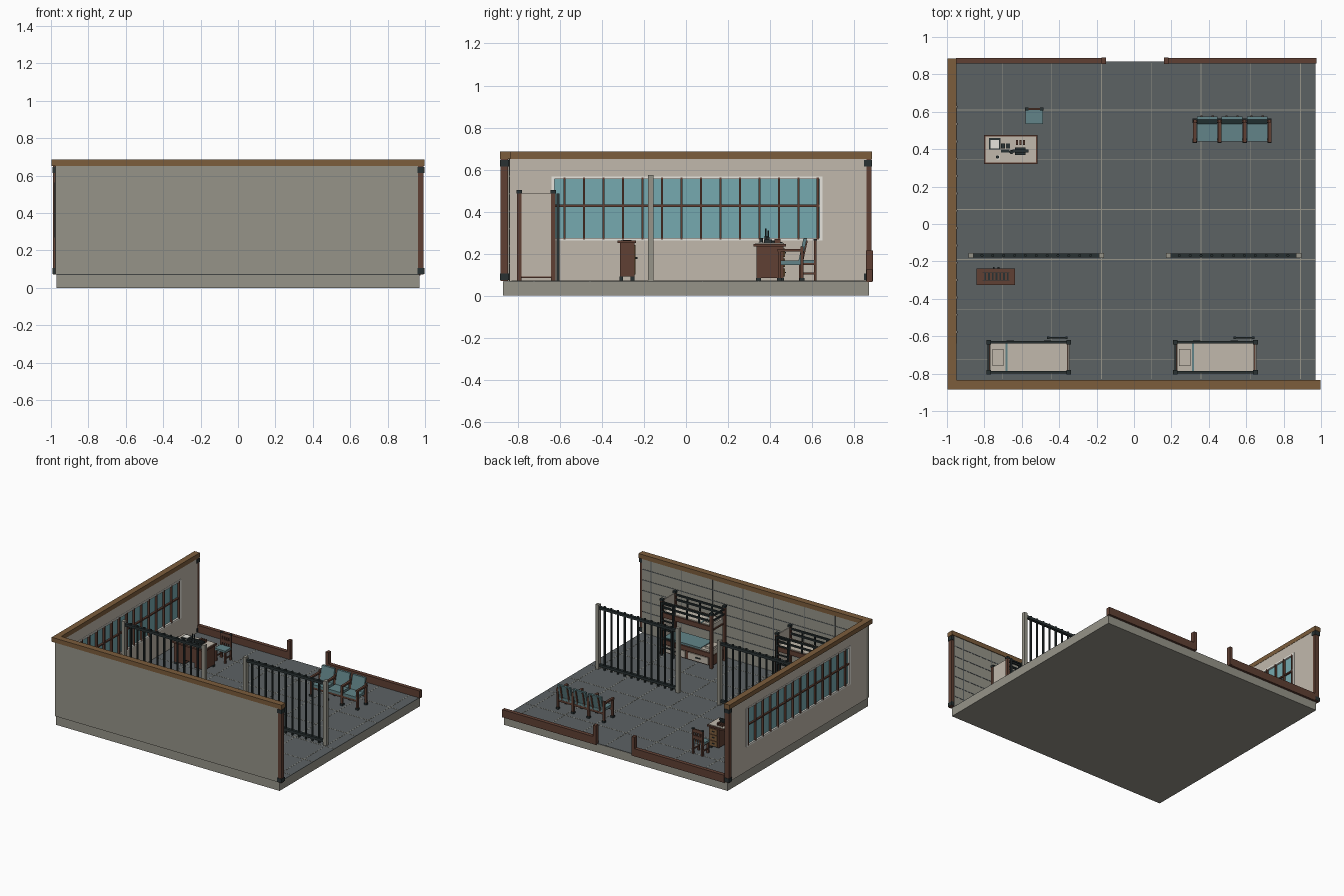
import bpy, bmesh, math
from mathutils import Matrix, Vector

if "Cube" in bpy.data.objects:
    bpy.data.objects.remove(bpy.data.objects["Cube"])


def mat(name, r, g, b):
    m = bpy.data.materials.new(name)
    m.diffuse_color = [((c / 255 + 0.055) / 1.055) ** 2.4 for c in (r, g, b)] + [1]
    m.use_nodes = True
    m.node_tree.nodes["Principled BSDF"].inputs["Base Color"].default_value = m.diffuse_color
    return m


BEIGE = mat("beige plaster", 193, 185, 172)
CONC = mat("grey concrete", 150, 148, 137)
SLATE = mat("slate floor", 92, 98, 100)
OAK = mat("oak wood", 124, 93, 60)
BROWN = mat("dark brown wood", 96, 64, 52)
BLACK = mat("black iron", 40, 49, 50)
GLASS = mat("teal glass", 118, 170, 176)
FABRIC = mat("teal fabric", 98, 132, 136)
WHITE = mat("white trim", 238, 236, 228)


def boxes(name, lst, m):
    """One object from boxes given as (x0, x1, y0, y1, z0, z1)."""
    bm = bmesh.new()
    for x0, x1, y0, y1, z0, z1 in lst:
        mx = Matrix.Translation(((x0 + x1) / 2, (y0 + y1) / 2, (z0 + z1) / 2))
        bmesh.ops.create_cube(bm, size=1, matrix=mx @ Matrix.Diagonal((x1 - x0, y1 - y0, z1 - z0, 1)))
    return finish(name, bm, m)


def rods(name, lst, r, m, sides=8):
    """One object from vertical rods given as (x, y, z0, z1)."""
    bm = bmesh.new()
    for x, y, z0, z1 in lst:
        bmesh.ops.create_cone(bm, cap_ends=True, segments=sides, radius1=r, radius2=r, depth=z1 - z0,
                              matrix=Matrix.Translation((x, y, (z0 + z1) / 2)))
    return finish(name, bm, m)


def finish(name, bm, m):
    me = bpy.data.meshes.new(name)
    bm.to_mesh(me)
    bm.free()
    me.materials.append(m)
    ob = bpy.data.objects.new(name, me)
    bpy.context.collection.objects.link(ob)
    return ob


def sheared(ob, z0, k):
    """Lean an object towards +y above height z0."""
    for v in ob.data.vertices:
        v.co.y += (v.co.z - z0) * k


def sq(x, y, h, z0, z1):
    return (x - h, x + h, y - h, y + h, z0, z1)


F = 0.07  # floor height

# Base slab and tiled floor
boxes("base_slab", [(-.97, .97, -.87, .87, 0, F - .003)], CONC)
boxes("floor", [(-.97, .97, -.868, .868, F - .003, F)], SLATE)
gx = [-.705 + .2658 * i for i in range(7)]
gy = [.61 - .2665 * i for i in range(6)]
boxes("floor_joints", [(x - .002, x + .002, -.83, .86, F, F + .001) for x in gx] +
      [(-.95, .97, y - .002, y + .002, F, F + .001) for y in gy], CONC)

# Front wall with block joints on its inner face
boxes("front_wall", [(-.975, .972, -.878, -.84, F, .65)], CONC)
joints = [(-.95, .97, -.84, -.838, z - .003, z + .003) for z in [F + .083 * i for i in range(1, 7)]]
joints += [(x - .003, x + .003, -.84, -.838, F, .65) for x in gx]
boxes("wall_joints", joints, SLATE)

# Left wall around a long window
wx0, wx1 = -.978, -.952
boxes("left_wall", [(wx0, wx1, -.84, .86, F, .27), (wx0, wx1, -.84, .86, .56, .65),
                    (wx0, wx1, -.84, -.63, .27, .56), (wx0, wx1, .64, .86, .27, .56)], BEIGE)
fx0, fx1 = wx0 - .004, wx1 + .005
boxes("window_frame", [(fx0, fx1, -.64, .65, .262, .274), (fx0, fx1, -.64, .65, .554, .566),
                       (fx0, fx1, -.64, -.625, .262, .566), (fx0, fx1, .635, .65, .262, .566)], WHITE)
boxes("window_glass", [(-.969, -.961, -.63, .64, .27, .56)], GLASS)
boxes("window_bars", [(fx0 - .002, fx1 + .002, y - .005, y + .005, .268, .562)
                      for y in [-.578 + .0927 * i for i in range(14)]] +
      [(fx0, fx1, -.625, .635, .423, .433)], BROWN)

# Top beams, end posts with iron bands
boxes("top_beams", [(-.997, .997, -.885, -.835, .65, .685), (-.997, -.95, -.835, .885, .65, .685)], OAK)
ends = [(.963, .993, -.882, -.846), (-.99, -.952, .85, .882)]
boxes("end_posts", [(*e, F, .65) for e in ends], BROWN)
boxes("post_bands", [(a - .003, b + .003, c - .003, d + .003, z, z + .03)
                     for a, b, c, d in ends for z in (.075, .615)], BLACK)

# Low back wall with door stubs
boxes("low_back_wall", [(-.952, -.15, .858, .888, F - .005, .125), (.16, .975, .858, .888, F - .005, .125)], BROWN)
boxes("door_stubs", [(-.175, -.15, .856, .89, F, .215), (.16, .185, .856, .89, F, .215)], BROWN)

# Cell partitions
for n, x0, x1 in (("left", -.885, -.16), ("right", .17, .895)):
    boxes(n + "_fence_posts", [sq(x, -.168, .014, F, .575) for x in (x0 + .014, x1 - .014)], CONC)
    boxes(n + "_fence_rails", [(x0 + .005, x1 - .005, -.179, -.157, z, z + .02) for z in (.09, .54)], BLACK)
    step = (x1 - x0 - .028) / 12
    rods(n + "_fence_bars", [(x0 + .014 + step * i, -.168, F, .57) for i in range(1, 12)], .008, BLACK)


# Bunk beds
def bunk(n, x):
    a, b, c, d = x + .008, x + .437, -.793, -.632
    corners = [(p, q) for p in (a, b) for q in (c, d)]
    boxes(n + "_bunk_posts", [sq(p, q, .01, F, .49) for p, q in corners], BROWN)
    boxes(n + "_bunk_caps", [sq(p, q, .0125, .487, .503) for p, q in corners], BLACK)
    boxes(n + "_bunk_end_panel", [(b - .004, b + .004, c, d, .09, .487)], BEIGE)
    boxes(n + "_bunk_sides", [(a, b, q - .006, q + .006, z, z + .035) for q in (c, d) for z in (.15, .36)] +
          [(a, b, c, d, .355, .365)], BROWN)
    boxes(n + "_bunk_base", [(a, b, c, d - .004, .085, .16)], BROWN)
    boxes(n + "_bunk_drawers", [(p, p + .17, d - .006, d + .003, .093, .143) for p in (a + .03, a + .23)], BEIGE)
    boxes(n + "_drawer_pulls", [(p, p + .04, d + .003, d + .009, .115, .123) for p in (a + .095, a + .295)], BLACK)
    boxes(n + "_mattresses", [(a + .008, b - .008, c + .008, d - .008, z, z + .035) for z in (.16, .365)], BEIGE)
    boxes(n + "_pillows", [(a + .02, a + .08, c + .035, d - .035, z, z + .015) for z in (.195, .4)], BEIGE)
    boxes(n + "_blankets", [(a + .10, b - .01, c + .006, d - .006, .16, .2)], FABRIC)
    boxes(n + "_blanket_fold", [(a + .09, a + .1, c + .006, d - .006, .38, .403)], FABRIC)
    # Guard rails
    rail = [(a, b, q - .007, q + .007, z, z + .012) for q in (c, d) for z in (.43, .468)]
    rail += [(a - .005, a + .005, c, d, z, z + .012) for z in (.43, .468)]
    rail += [sq(a + .107 * i, q, .005, .37, .475) for q in (c, d) for i in (1, 2, 3)]
    boxes(n + "_guard_rails", rail, BLACK)
    # Ladder
    l0, l1 = x + .32, x + .43
    boxes(n + "_ladder", [(p - .006, p + .006, -.616, -.602, F, .485) for p in (l0 + .006, l1 - .006)] +
          [(l0, l1, -.613, -.605, z, z + .01) for z in (.13, .2, .27, .34, .41, .47)], BLACK)


bunk("left", -.785)
bunk("right", .213)

# Slatted cabinet
boxes("cabinet", [(-.83, -.645, -.315, -.245, .09, .25), (-.842, -.635, -.325, -.238, .25, .263)], BROWN)
boxes("cabinet_slats", [(-.80 + .02 * i, -.79 + .02 * i, -.3, -.262, .263, .266) for i in range(7)] +
      [(-.81, -.665, q, q + .004, .263, .266) for q in (-.306, -.26)], BLACK)
boxes("cabinet_feet", [sq(x, y, .009, F, .09) for x in (-.82, -.655) for y in (-.308, -.255)], BLACK)
boxes("cabinet_doors", [(-.82, -.742, -.245, -.24, .1, .24), (-.733, -.655, -.245, -.24, .1, .24)], OAK)
boxes("cabinet_knobs", [sq(x, -.236, .005, .175, .185) for x in (-.75, -.725)], BLACK)

# Desk
boxes("desk_body", [(-.79, -.70, .335, .465, .085, .235), (-.61, -.525, .335, .465, .085, .235),
                    (-.70, -.61, .335, .35, .12, .235)], BROWN)
boxes("desk_feet", [sq(x, y, .011, F, .085) for x in (-.78, -.535) for y in (.345, .455)], BLACK)
boxes("desk_rim", [(-.802, -.515, .322, .475, .235, .247)], BROWN)
boxes("desk_top", [(-.794, -.523, .33, .467, .247, .251)], BEIGE)
boxes("desk_drawers", [(x, x + .065, .465, .47, z, z + .04) for x in (-.778, -.6) for z in (.09, .137, .184)], OAK)
boxes("desk_handles", [(x, x + .02, .47, .475, z, z + .006) for x in (-.755, -.578) for z in (.107, .154, .201)], BLACK)
# Things on the desk
boxes("clipboard", [(-.775, -.715, .397, .46, .251, .255)], BLACK)
boxes("papers", [(-.767, -.723, .404, .45, .255, .258), (-.735, -.72, .345, .37, .251, .253)], WHITE)
boxes("note_blocks", [(-.712, -.69, .405, .43, .251, .262), (-.685, -.663, .405, .43, .251, .258),
                      (-.712, -.665, .383, .398, .251, .257)], BLACK)
boxes("book_row", [(-.632 + .019 * i, -.62 + .019 * i, .422, .45, .251, .27) for i in range(3)], BROWN)
boxes("telephone", [(-.635, -.58, .37, .41, .251, .268), (-.65, -.565, .383, .397, .268, .28)], BLACK)
rods("mug", [(-.73, .358, .251, .275)], .009, BLACK, 12)
rods("pen_cup", [(-.655, .385, .251, .285)], .011, BLACK, 12)
rods("pens", [(-.66, .379, .26, .32), (-.652, .391, .26, .31)], .003, BLACK, 6)

# Desk chair
cx = (-.573, -.493)
boxes("chair_legs", [sq(x, .545, .007, F, .155) for x in cx] + [sq(x, .615, .007, F, .265) for x in cx], BROWN)
boxes("chair_rails", [(x - .004, x + .004, .545, .615, z, z + .01) for x in cx for z in (.1, .145)] +
      [(cx[0], cx[1], .61, .62, z, z + .025) for z in (.19, .24)] +
      [(x, x + .012, .612, .618, .16, .25) for x in (-.557, -.539, -.521)], BROWN)
boxes("chair_seat", [(-.58, -.486, .535, .618, .155, .17)], FABRIC)
boxes("chair_tips", [(x - .009, x + .009, .606, .624, .263, .27) for x in cx], BLACK)

# Waiting bench of three seats
ax = [.325, .458, .592, .725]
boxes("bench_legs", [sq(x, y, .008, F + .01, .22 if y < .5 else .235) for x in ax for y in (.445, .552)], BROWN)
boxes("bench_feet", [sq(x, y, .011, F, F + .015) for x in ax for y in (.445, .552)], BLACK)
boxes("bench_arms", [(x - .009, x + .009, .435, .56, .21, .223) for x in ax] +
      [(ax[0], ax[-1], y - .006, y + .006, .13, .147) for y in (.447, .55)], BROWN)
boxes("bench_seats", [(ax[i] + .011, ax[i + 1] - .011, .44, .555, .146, .167) for i in range(3)], FABRIC)
backs = boxes("bench_backs", [(ax[i] + .011, ax[i + 1] - .011, .535, .552, .165, .272) for i in range(3)], FABRIC)
sheared(backs, .165, .22)
frames = boxes("bench_back_frames", [(ax[i] + p, ax[i] + p + .012, .552, .558, .14, .262)
                                     for i in range(3) for p in (.03, .09)], BROWN)
sheared(frames, .165, .22)
